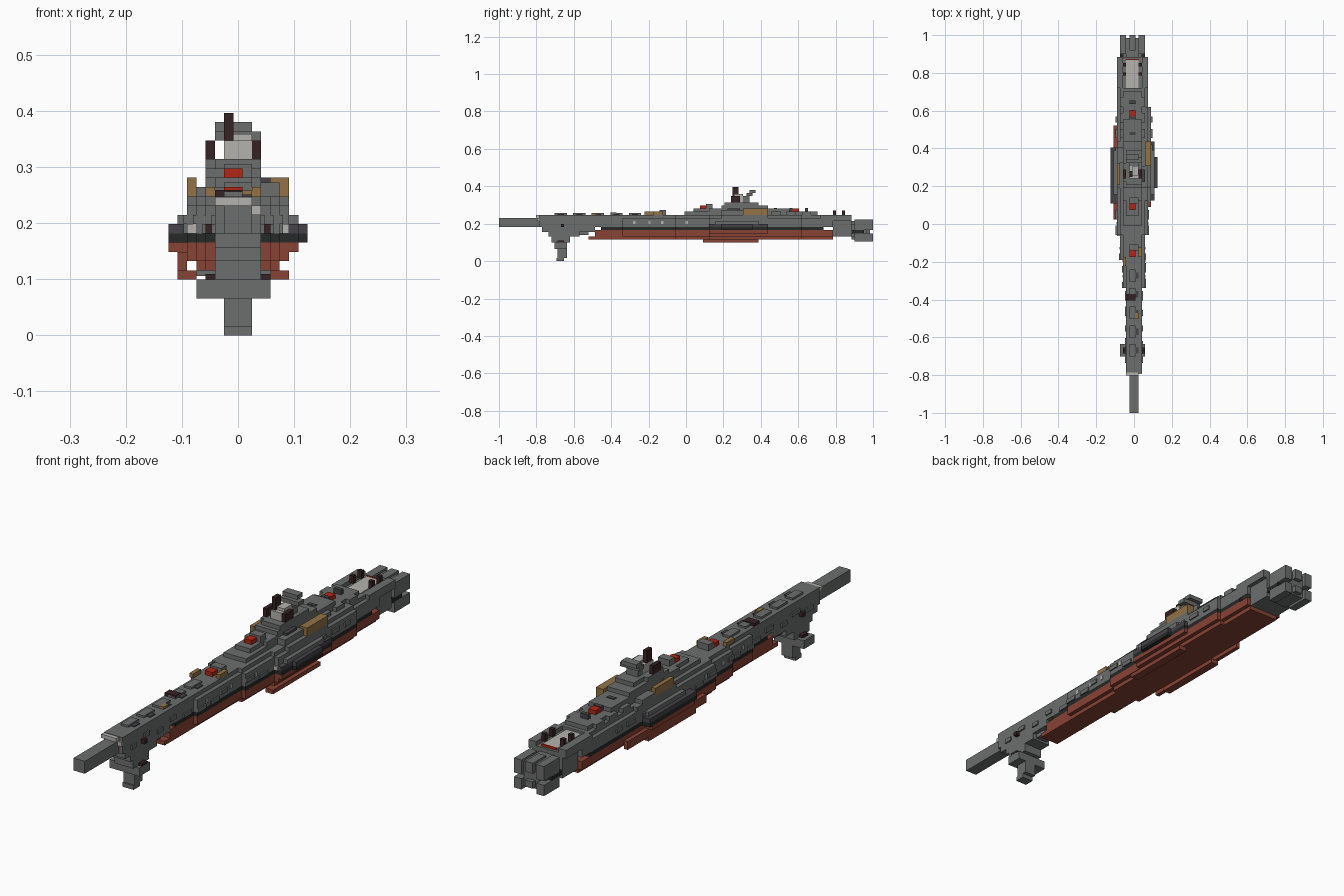
import bpy
import random

cube = bpy.data.objects.get("Cube")
if cube:
    bpy.data.objects.remove(cube, do_unlink=True)

CELL = 2 / 121          # size of one building block
LENGTH = 121            # blocks from bow to stern
rng = random.Random(4)


def material(name, red, green, blue):
    mat = bpy.data.materials.new(name)
    mat.use_nodes = True
    colour = (red, green, blue, 1)
    mat.diffuse_color = colour
    mat.node_tree.nodes["Principled BSDF"].inputs["Base Color"].default_value = colour
    return mat


grey = material("armour grey", .15, .157, .153)
light = material("pale grey", .46, .45, .43)
rust = material("rust red", .25, .056, .036)
dark = material("brown black", .036, .016, .017)
charcoal = material("charcoal", .02, .021, .021)
tan = material("tan", .29, .17, .063)
scarlet = material("scarlet", .45, .02, .008)
slate = material("slate", .06, .055, .065)


def block(name, mat, left, right, bow, stern, bottom, top):
    """Box in block units: left and right are the outermost columns, inclusive."""
    xs = ((left - .5) * CELL, (right + .5) * CELL)
    ys = ((bow - LENGTH / 2) * CELL, (stern - LENGTH / 2) * CELL)
    zs = (bottom * CELL, top * CELL)
    verts = [(x, y, z) for x in xs for y in ys for z in zs]
    faces = [(0, 1, 3, 2), (4, 6, 7, 5), (0, 4, 5, 1),
             (2, 3, 7, 6), (0, 2, 6, 4), (1, 5, 7, 3)]
    mesh = bpy.data.meshes.new(name)
    mesh.from_pydata(verts, [], faces)
    mesh.materials.append(mat)
    obj = bpy.data.objects.new(name, mesh)
    bpy.context.collection.objects.link(obj)
    return obj


def pair(name, mat, inner, outer, *rest, shift=0):
    """Matching boxes on both sides; shift moves the right-hand one in a column."""
    block(name + "_left", mat, inner, outer, *rest)
    block(name + "_right", mat, -outer - shift, -inner - shift, *rest)


# Bow barrel and muzzle collar
block("bow_barrel", grey, -1, 1, 0, 14, 11, 14)
block("bow_collar", light, -2, 1, 12, 14, 14, 14.9)
block("bow_collar_side", light, 2, 2, 12.5, 13, 13, 14)

# Hull plan: bow end, stern end, leftmost and rightmost columns
plan = [(13, 40, -2, 2), (40, 49, -3, 3), (49, 57, -4, 3), (57, 68, -5, 4),
        (68, 98, -5, 5), (98, 108, -5, 4)]
for bow, stern, left, right in plan:
    inset = 1 if bow > 20 else 0
    block("upper_hull", grey, left, right, bow, stern, 11, 14)
    block("upper_deck", grey, left + inset, right - inset, bow, min(stern, 104), 14, 15)
    # Dark waterline groove and red lower hull beneath it
    start, end = max(bow, 33), min(stern, 105)
    block("waterline", charcoal, left, right, start, end, 10, 11)
    block("lower_hull", rust, left, right, max(bow, 31), stern, 8, 10)
    block("bottom_plate", rust, left + inset, right - inset, max(bow, 29), stern, 7, 8)
block("bow_underside", grey, -2, 2, 14, 31, 9.5, 11)
block("bow_keel", grey, -1, 1, 16, 29, 8.5, 9.5)

# Bow fin with crossbar and hanging foot
block("fin_root", grey, -2, 2, 16, 26, 8, 10)
block("fin_strut", grey, -2, 2, 17, 23, 6, 8)
block("fin_crossbar", grey, -4, 3, 18, 22, 4, 6)
block("fin_leg", grey, -1, 1, 19, 22, 1, 4)
block("fin_foot", grey, -1, 1, 18.6, 21, 0, 1)
pair("fin_pod", dark, 3, 3, 19, 21, 6, 6.6, shift=0)
pair("bow_thruster", dark, 3, 3, 20, 21, 11, 12)

# Side sponsons with dark banding and red bilge slabs
block("sponson_base_right", rust, -7, -6, 68, 84, 9, 10)
block("sponson_base_left", rust, 6, 6, 68, 87, 9, 10)
block("bilge_right", rust, -6, -6, 62, 92, 7, 9)
pair("bilge_slab", rust, 4, 5, 66, 84, 6, 7, shift=1)
for bottom, mat in ((10, charcoal), (11, slate)):
    block("sponson_right", mat, -7, -6, 67, 85, bottom, bottom + 1)
    block("sponson_left", mat, 6, 6, 68, 87, bottom, bottom + 1)
    block("sponson_left_outer", mat, 7, 7, 72, 82, bottom, bottom + 1)
pair("sponson_cap", grey, 6, 6, 70, 84, 12, 13)
block("running_light_right", light, -5, -4, 56.6, 57, 11, 12)
block("running_light_left", light, 4, 5, 67.6, 68, 11, 12)

# Superstructure tiers rising towards the bridge
tiers = [(60, 103, 15, 16), (68, 94, 16, 17), (72, 87, 17, 18)]
for bow, stern, bottom, top in tiers:
    block("superstructure", grey, -3, 2, bow, stern, bottom, top)
block("bridge_base", grey, -2, 2, 73, 84, 18, 19)
block("bridge_wing", grey, -3, -3, 74, 80, 18, 19)
block("bridge_tower", light, -1, 1, 75, 79, 19, 21)
block("bridge_roof", light, 0, 1, 76, 79, 21, 21.7)
pair("bridge_gun", dark, 2, 2, 75, 78, 19, 21, shift=1)
block("bridge_gun_left_mount", dark, 2, 2, 75, 78, 19, 21)
block("mast", dark, -1, -1, 75.5, 77.5, 21, 24)
block("antenna_stem", grey, -1, 1, 79, 81, 19, 21)
block("antenna_bar", grey, -2, 2, 80, 82, 21, 22)
block("antenna_tip", grey, -2, 1, 81, 83, 22, 23)

# Tan deckhouses beside the bridge, each on a grey footing
pair("deckhouse_footing", grey, 4, 5, 72, 87, 14, 15)
block("deckhouse_left", tan, 4, 5, 79, 87, 15, 17)
block("deckhouse_left_fore", grey, 3, 4, 72, 79, 15, 16.5)
block("deckhouse_right", tan, -5, -5, 73, 80, 14.5, 17)
block("deckhouse_right_aft", grey, -5, -4, 80, 85, 15, 16)
pair("deckhouse_window", slate, 3, 3, 74, 78, 16, 17)

# Forward turrets with scarlet housings
for bow, base in ((50, 15), (65, 17)):
    block("turret_base", grey, -2, 1, bow - 2, bow + 4, 15, base)
    block("turret_housing", scarlet, -1, 0, bow, bow + 2, base, base + 1)
    block("turret_back", grey, -1, 1, bow + 2, bow + 4, base, base + 1.5)
block("turret_side", tan, 2, 2, 50, 53, 15, 16)
block("turret_lid", tan, -3, -3, 47, 50, 15, 16)
block("aft_beacon", scarlet, -1, 0, 95, 97, 16, 17)

# Stern landing deck between rails
pair("deck_rail", grey, 3, 4, 104, 114, 13, 15, shift=1)
block("landing_deck", light, -2, 1, 104, 113, 14, 14.4)
block("deck_end_stripe", scarlet, -2, 1, 113, 113.4, 13, 14.5)
for bow in (108, 111):
    pair("deck_gun", dark, 2, 2, bow, bow + 1, 14.5, 16.3, shift=1)

# Stern block with clustered engine pods
block("stern_core", grey, -4, 3, 108, 114, 8, 14)
block("stern_spine", grey, -2, 1, 114, 120, 7, 13)
for bottom, top in ((6.4, 9), (10, 13.5)):
    pair("engine_pod", grey, 2, 3, 115, 121, bottom, top, shift=1)
    block("engine_middle", grey, -1, 0, 116, 121, bottom + 1, top)
pair("engine_link", grey, 2, 2, 113, 119, 8, 12, shift=1)
pair("engine_slot", charcoal, 3, 3, 113, 118, 9, 10, shift=1)

# Armour ribs, side ports and deck hatches along the hull
for bow, stern, left, right in plan[:-1]:
    for start in range(max(bow, 16), stern - 3, 5):
        low = rng.choice((11, 12))
        for column, out in ((left, -.35), (right, .35)):
            block("armour_rib", grey, column + out, column + out,
                  start, start + rng.choice((2, 3)), low, low + 1)
            if 38 < start < 62:
                block("side_port", light, column + out / 2, column + out / 2,
                      start + 3.4, start + 4.2, 12, 13)
for start in range(18, 47, 6):
    block("deck_hatch", grey, -1, 0, start, start + 4, 15, 15.5)
    block("hatch_vent", slate, 1, 1, start + 1, start + 3, 15, 15.2)
block("fore_vent", dark, -2, 0, 36, 38, 15, 15.7)
block("fore_locker", tan, 1, 1, 30, 32, 15, 15.6)
for start in range(88, 102, 5):
    pair("aft_locker", grey, 3, 3, start, start + 3, 15, 16, shift=1)
    block("roof_hatch", slate, -1, 0, start + 1, start + 2, 16, 17.15)
